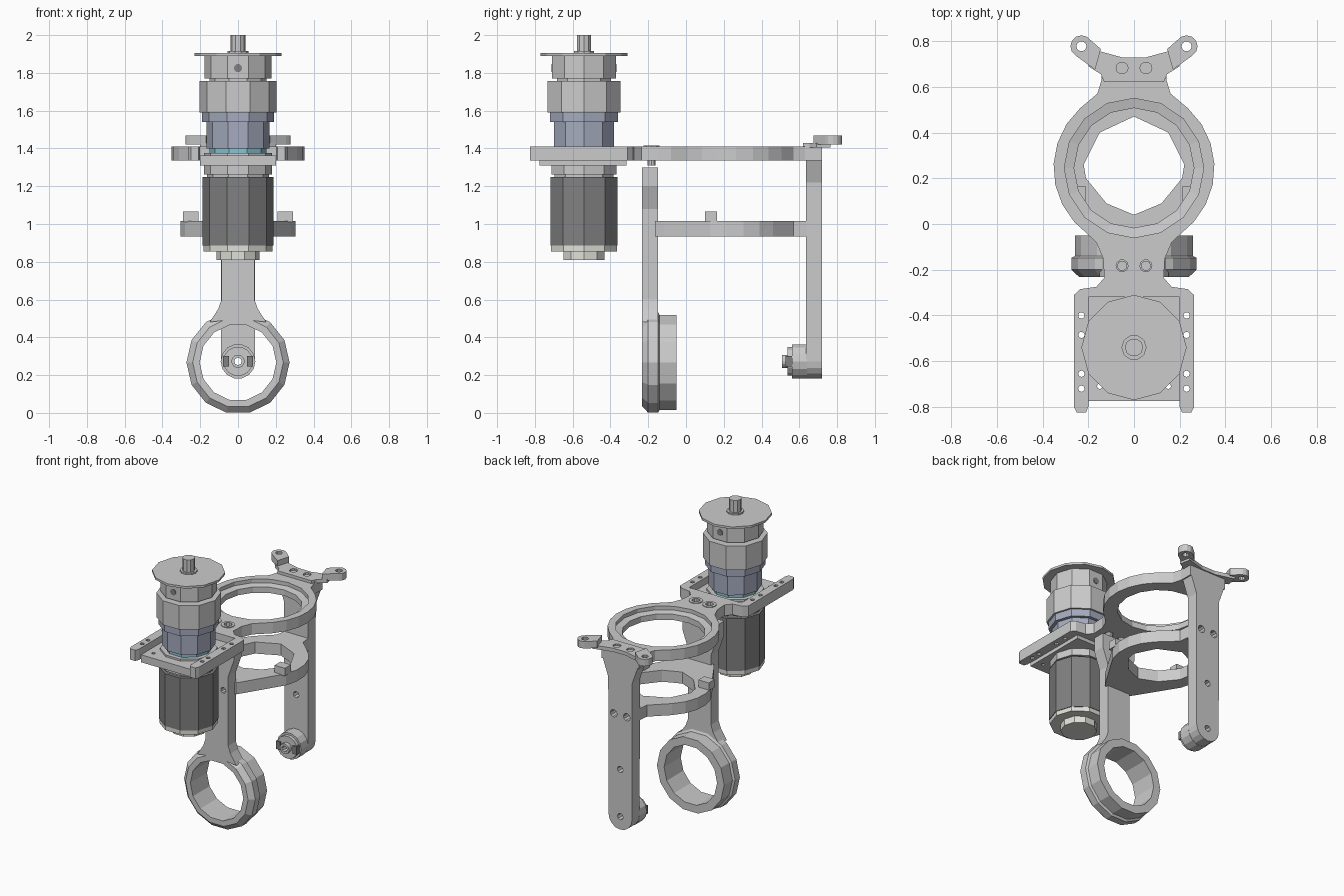
import bpy, bmesh
from math import sin, cos, pi, radians
from mathutils import Matrix

if "Cube" in bpy.data.objects:
    bpy.data.objects.remove(bpy.data.objects["Cube"])


def material(name, r, g, b):
    m = bpy.data.materials.new(name)
    m.diffuse_color = (r, g, b, 1)
    m.use_nodes = True
    m.node_tree.nodes["Principled BSDF"].inputs["Base Color"].default_value = m.diffuse_color
    return m


DARK = material("dark_metal", 0.22, 0.22, 0.22)
LIGHT = material("light_metal", 0.75, 0.75, 0.70)
BLUE = material("blue_metal", 0.38, 0.41, 0.52)
TEAL = material("teal_seal", 0.25, 0.55, 0.65)
ROT_Y = Matrix.Rotation(pi / 2, 4, 'X')   # local (x, y, z) -> world (x, -z, y)


def arc(cx, cy, r, a0, a1, n):
    return [(cx + r * cos(radians(a0 + (a1 - a0) * i / n)),
             cy + r * sin(radians(a0 + (a1 - a0) * i / n))) for i in range(n + 1)]


def circle(cx, cy, r, n=10):
    return arc(cx, cy, r, 0, 360, n)[:-1]


def mirrored(half):
    return half + [(-x, y) for x, y in reversed(half) if abs(x) > 1e-6]


def pairs(x, y, r, n=10):
    return [circle(s * x, y, r, n) for s in (-1, 1)]


def add_mesh(name, me, mat=None):
    ob = bpy.data.objects.new(name, me)
    bpy.context.collection.objects.link(ob)
    if mat:
        me.materials.append(mat)
    return ob


def prism(name, loops, lo, hi, axis='Z', mat=None):
    """Extrude an outline (first loop) with holes (other loops) from lo to hi."""
    cu = bpy.data.curves.new(name + "_profile", 'CURVE')
    cu.dimensions, cu.fill_mode, cu.extrude = '2D', 'BOTH', (hi - lo) / 2
    for pts in loops:
        s = cu.splines.new('POLY')
        s.points.add(len(pts) - 1)
        for p, (x, y) in zip(s.points, pts):
            p.co = (x, y, 0, 1)
        s.use_cyclic_u = True
    tmp = bpy.data.objects.new("profile_tmp", cu)
    bpy.context.collection.objects.link(tmp)
    dg = bpy.context.evaluated_depsgraph_get()
    me = bpy.data.meshes.new_from_object(tmp.evaluated_get(dg))
    bpy.data.objects.remove(tmp)
    mid = (lo + hi) / 2
    if axis == 'Z':
        me.transform(Matrix.Translation((0, 0, mid)))
    else:
        me.transform(Matrix.Translation((0, mid, 0)) @ ROT_Y)
    bm = bmesh.new()
    bm.from_mesh(me)
    bmesh.ops.remove_doubles(bm, verts=bm.verts, dist=1e-5)
    bmesh.ops.recalc_face_normals(bm, faces=bm.faces)
    for f in bm.faces:
        f.smooth = False
    bm.to_mesh(me)
    bm.free()
    me.materials.clear()
    return add_mesh(name, me, mat)


def lathe_ring(name, profile, n, matrix):
    """Revolve a closed (radius, height) profile about the local z axis."""
    bm = bmesh.new()
    rows = [[bm.verts.new((r * cos(2 * pi * i / n), r * sin(2 * pi * i / n), h))
             for r, h in profile] for i in range(n)]
    k = len(profile)
    for i in range(n):
        a, b = rows[i], rows[(i + 1) % n]
        for j in range(k):
            bm.faces.new((a[j], b[j], b[(j + 1) % k], a[(j + 1) % k]))
    bmesh.ops.recalc_face_normals(bm, faces=bm.faces)
    me = bpy.data.meshes.new(name)
    bm.to_mesh(me)
    bm.free()
    me.transform(matrix)
    return add_mesh(name, me)


# Motor, gearbox and coupling stacked on one axis
MY = -0.54
for name, r, lo, hi, n, mat in [
        ("motor_end_boss", 0.115, 0.81, 0.86, 10, LIGHT),
        ("motor_end_cap", 0.183, 0.855, 0.885, 10, LIGHT),
        ("motor_body", 0.187, 0.885, 1.248, 10, DARK),
        ("motor_neck", 0.165, 1.248, 1.27, 10, None),
        ("motor_collar", 0.18, 1.262, 1.32, 10, None),
        ("gearbox_base", 0.18, 1.35, 1.375, 10, None),
        ("gearbox_seal", 0.15, 1.375, 1.40, 10, TEAL),
        ("gearbox_body", 0.168, 1.40, 1.54, 10, BLUE),
        ("gearbox_lip", 0.19, 1.54, 1.59, 10, BLUE),
        ("coupling_body", 0.203, 1.59, 1.757, 10, None),
        ("coupling_core", 0.15, 1.75, 1.78, 10, None),
        ("pulley_body", 0.177, 1.77, 1.892, 10, None),
        ("pulley_flange", 0.23, 1.89, 1.905, 12, None),
        ("pulley_hub", 0.055, 1.90, 1.915, 10, None),
        ("output_shaft", 0.04, 1.90, 2.0, 10, None)]:
    prism(name, [circle(0, MY, r, n)], lo, hi, 'Z', mat)
prism("pulley_set_screw", [circle(0, 1.825, 0.022)], MY - 0.172, MY + 0.172, 'Y', DARK)

# Motor mounting plate, sunk between the fork arms of the top frame
prism("motor_adapter_plate",
      [mirrored([(0.2, -0.775), (0.2, -0.315)]), circle(0, MY, 0.12)]
      + pairs(0.15, -0.71, 0.012, 8), 1.31, 1.362)

# Top frame: motor fork, neck and large ring
RY = 0.245
top_half = ([(0, -0.32), (0.2, -0.32), (0.2, -0.80), (0.21, -0.825), (0.25, -0.825),
             (0.262, -0.80), (0.262, -0.31), (0.235, -0.285), (0.165, -0.275),
             (0.13, -0.235), (0.135, -0.15), (0.165, -0.08)]
            + arc(0, RY, 0.352, -42, 48, 6)
            + [(0.16, 0.57), (0.142, 0.63), (0.142, 0.72)])
fork_holes = [h for y in (-0.4, -0.485, -0.655, -0.72) for h in pairs(0.23, y, 0.014, 8)]
prism("top_frame", [mirrored(top_half), circle(0, RY, 0.305, 16)]
      + pairs(0.052, -0.183, 0.028) + fork_holes, 1.335, 1.41)
lathe_ring("top_ring_ledge", [(0.262, 1.335), (0.31, 1.335), (0.31, 1.385), (0.262, 1.375)],
           16, Matrix.Translation((0, RY, 0)))
for s in (-1, 1):
    lathe_ring("neck_screw_rim", [(0.026, 1.40), (0.045, 1.40), (0.045, 1.415), (0.026, 1.415)],
               10, Matrix.Translation((s * 0.052, -0.183, 0)))
    prism("neck_screw", [circle(s * 0.052, -0.183, 0.022)], 1.31, 1.39)

# Angled mounting arms at the back of the top frame
arm_half = [(0, 0.62), (0.13, 0.62), (0.145, 0.655), (0.2, 0.69), (0.185, 0.765),
            (0.05, 0.728), (0, 0.728)]
prism("arm_base", [mirrored(arm_half)] + pairs(0.052, 0.682, 0.026), 1.405, 1.43)
for s in (-1, 1):
    tip = [(0.17, 0.675)] + arc(0.23, 0.777, 0.048, -60, 120, 6) + [(0.145, 0.765)]
    prism("arm_tip", [[(s * x, y) for x, y in tip], circle(s * 0.23, 0.777, 0.022)], 1.42, 1.468)

# Lower ring bracket tying both legs together, with two stop blocks
low_half = ([(0.1, -0.165), (0.13, -0.12)] + arc(0, RY, 0.305, -40, 45, 5)
            + [(0.1, 0.57), (0.09, 0.65)])
low_hole = mirrored([(0, 0.04), (0.12, 0.09), (0.21, 0.20), (0.22, 0.26), (0.15, 0.40), (0, 0.47)])
prism("lower_ring_bracket", [mirrored(low_half), low_hole], 0.935, 1.015)
for s in (-1, 1):
    prism("stop_block", [[(s * 0.21, 0.10), (s * 0.29, 0.10), (s * 0.29, 0.165), (s * 0.21, 0.165)]],
          1.01, 1.065)

# Front leg ending in the bearing ring
front_half = [(0, 0.50), (0.15, 0.48), (0.105, 0.55), (0.087, 0.60), (0.087, 1.08),
              (0.13, 1.20), (0.13, 1.30)]
prism("front_leg", [mirrored(front_half)] + pairs(0.05, 0.975, 0.02), -0.232, -0.148, 'Y')
# profile heights are -y after rotation
lathe_ring("front_bearing_ring",
           [(0.203, 0.232), (0.24, 0.232), (0.273, 0.20), (0.273, 0.148), (0.258, 0.14),
            (0.258, 0.05), (0.203, 0.05)],
           14, Matrix.Translation((0, 0, 0.267)) @ ROT_Y)

# Back leg with screw holes and a pivot boss facing forward
PZ = 0.273
back_half = arc(0, PZ, 0.09, -90, 0, 4) + [(0.092, 1.22), (0.142, 1.36), (0.142, 1.418)]
prism("back_leg", [mirrored(back_half), circle(0, PZ, 0.022, 8), circle(0, 0.60, 0.022, 8)]
      + pairs(0.05, 0.975, 0.026), 0.636, 0.72, 'Y')
for name, r, lo, hi in [("pivot_base", 0.092, 0.56, 0.64), ("pivot_cap", 0.078, 0.537, 0.565),
                        ("pivot_hub", 0.035, 0.508, 0.54)]:
    prism(name, [circle(0, PZ, r, 14), circle(0, PZ, 0.02, 8)], lo, hi, 'Y')
for s in (-1, 1):
    prism("pivot_clip", [[(s * 0.048, 0.245), (s * 0.08, 0.245), (s * 0.08, 0.30), (s * 0.048, 0.30)]],
          0.528, 0.56, 'Y', DARK)
